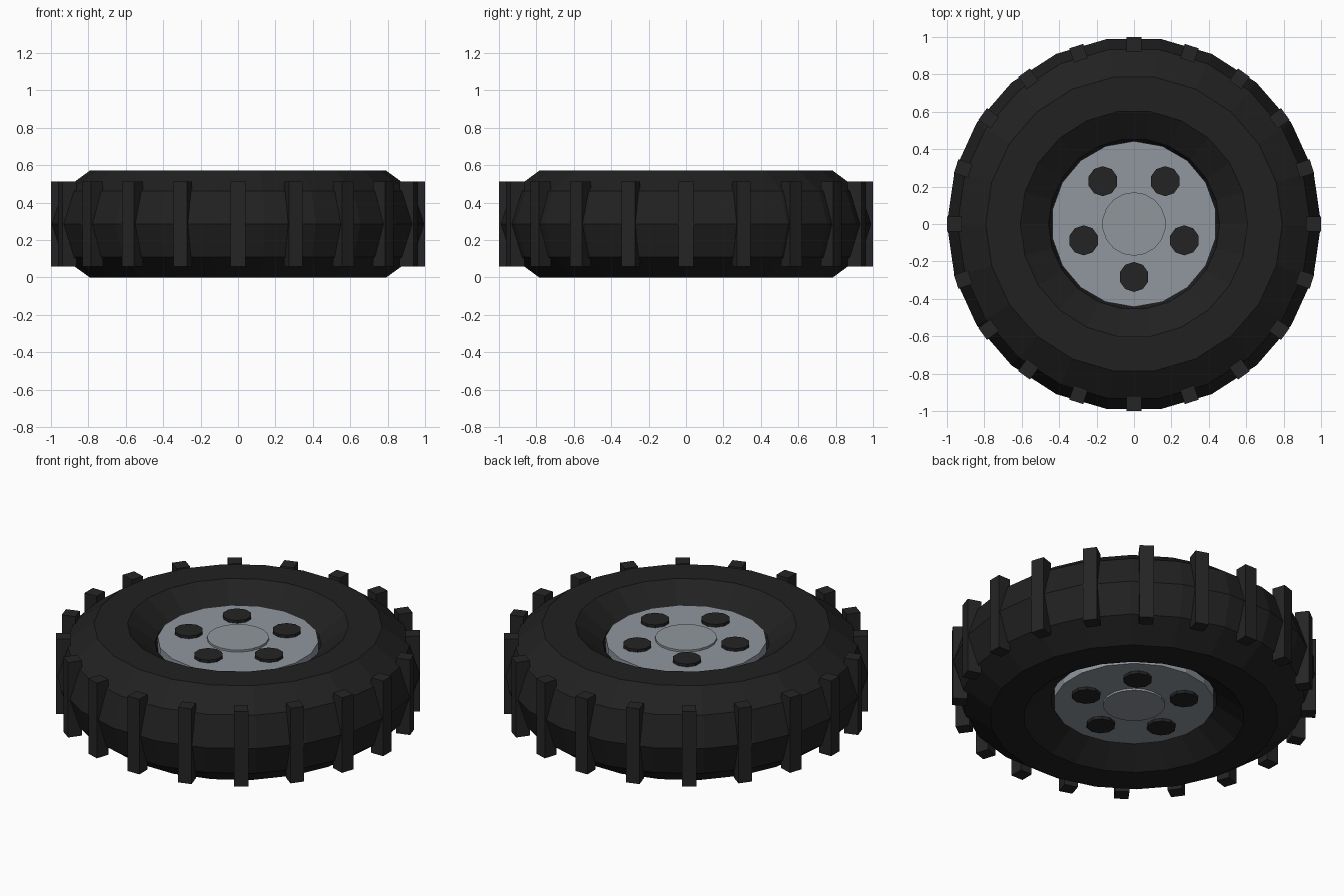
import bpy
from math import cos, sin, pi, radians
from mathutils import Vector

cube = bpy.data.objects.get("Cube")
if cube:
    bpy.data.objects.remove(cube, do_unlink=True)

MID = 0.285  # height of the wheel's middle plane


def material(name, rgb):
    mat = bpy.data.materials.new(name)
    mat.use_nodes = True
    mat.diffuse_color = (*rgb, 1)
    mat.node_tree.nodes["Principled BSDF"].inputs["Base Color"].default_value = (*rgb, 1)
    return mat


rubber = material("black rubber", (0.015, 0.015, 0.015))
tread_rubber = material("tread rubber", (0.018, 0.018, 0.018))
lug_black = material("lug black", (0.017, 0.017, 0.017))
steel = material("grey steel", (0.28, 0.31, 0.345))
cap_steel = material("cap steel", (0.28, 0.305, 0.335))


def finish(name, mat):
    obj = bpy.context.object
    obj.name = obj.data.name = name
    obj.data.materials.append(mat)
    return obj


def disc(name, mat, sides, radius, half, x=0, y=0):
    """Upright cylinder that pokes out equally on both faces of the wheel."""
    bpy.ops.mesh.primitive_cylinder_add(vertices=sides, radius=radius,
                                        depth=2 * half, location=(x, y, MID))
    return finish(name, mat)


# Tyre
bpy.ops.mesh.primitive_torus_add(major_segments=22, minor_segments=10,
                                 major_radius=0.7, minor_radius=0.3,
                                 location=(0, 0, MID))
finish("tyre", rubber)

# Rim and hub cap
disc("rim", steel, 18, 0.443, 0.2)
disc("hub_cap", cap_steel, 18, 0.17, 0.212)

# Lug nuts
for i in range(5):
    a = radians(-90 + 72 * i)
    disc(f"lug_nut_{i + 1}", lug_black, 10, 0.08, 0.217, 0.283 * cos(a), 0.283 * sin(a))

# Tread blocks around the tyre
TREADS = 20
for i in range(TREADS):
    a = 2 * pi * i / TREADS
    bpy.ops.mesh.primitive_cube_add(size=1, location=(0.96 * cos(a), 0.96 * sin(a), MID),
                                    rotation=(0, 0, a))
    block = finish(f"tread_block_{i + 1}", tread_rubber)
    block.scale = Vector((0.08, 0.078, 0.455))
